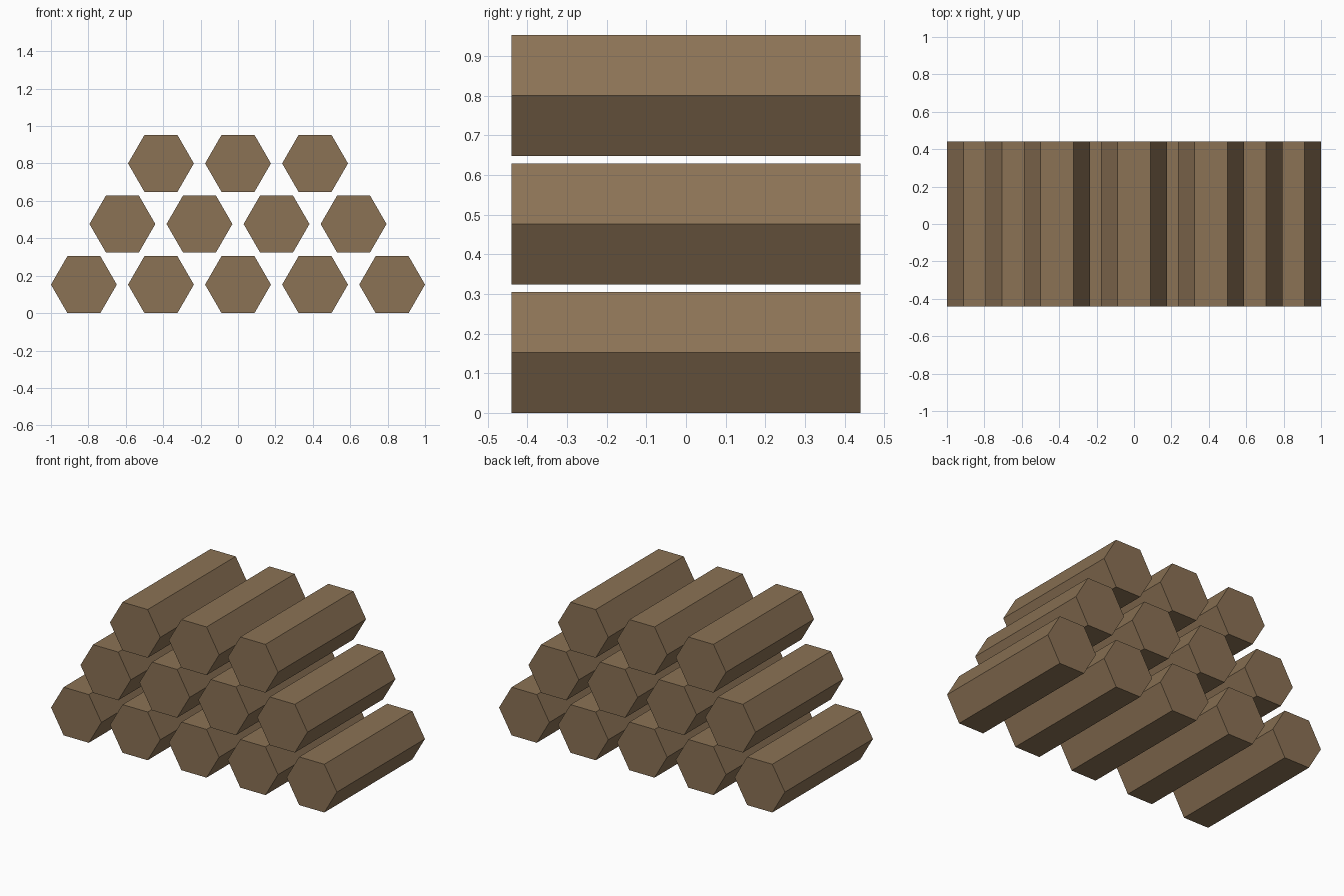
import bpy
from math import radians, sqrt

cube = bpy.data.objects.get("Cube")
if cube:
    bpy.data.objects.remove(cube, do_unlink=True)

RADIUS = 0.176
LENGTH = 0.88
SPACING = 0.412
ROW_STEP = 0.324
ROW_COUNTS = (5, 4, 3)

# Bark brown
wood = bpy.data.materials.new("brown_wood")
wood.use_nodes = True
color = (0.258, 0.168, 0.09, 1)
wood.diffuse_color = color
bsdf = wood.node_tree.nodes["Principled BSDF"]
bsdf.inputs["Base Color"].default_value = color
bsdf.inputs["Roughness"].default_value = 0.9


def add_log(name, x, z):
    """Six-sided log lying along y, with a flat face down and corners at each side."""
    bpy.ops.mesh.primitive_cylinder_add(
        vertices=6, radius=RADIUS, depth=LENGTH,
        location=(x, 0, z), rotation=(radians(90), radians(30), 0))
    log = bpy.context.object
    log.name = name
    # Cylinder corners start on local y, so turn the section before laying it down
    log.rotation_euler = (radians(90), 0, 0)
    for v in log.data.vertices:
        v.co.x, v.co.y = v.co.y, -v.co.x
    log.data.materials.append(wood)


# Stacked rows, each one log shorter than the row below
for row, count in enumerate(ROW_COUNTS):
    z = RADIUS * sqrt(3) / 2 + row * ROW_STEP
    for i in range(count):
        add_log(f"log_row{row + 1}_{i + 1}", (i - (count - 1) / 2) * SPACING, z)
